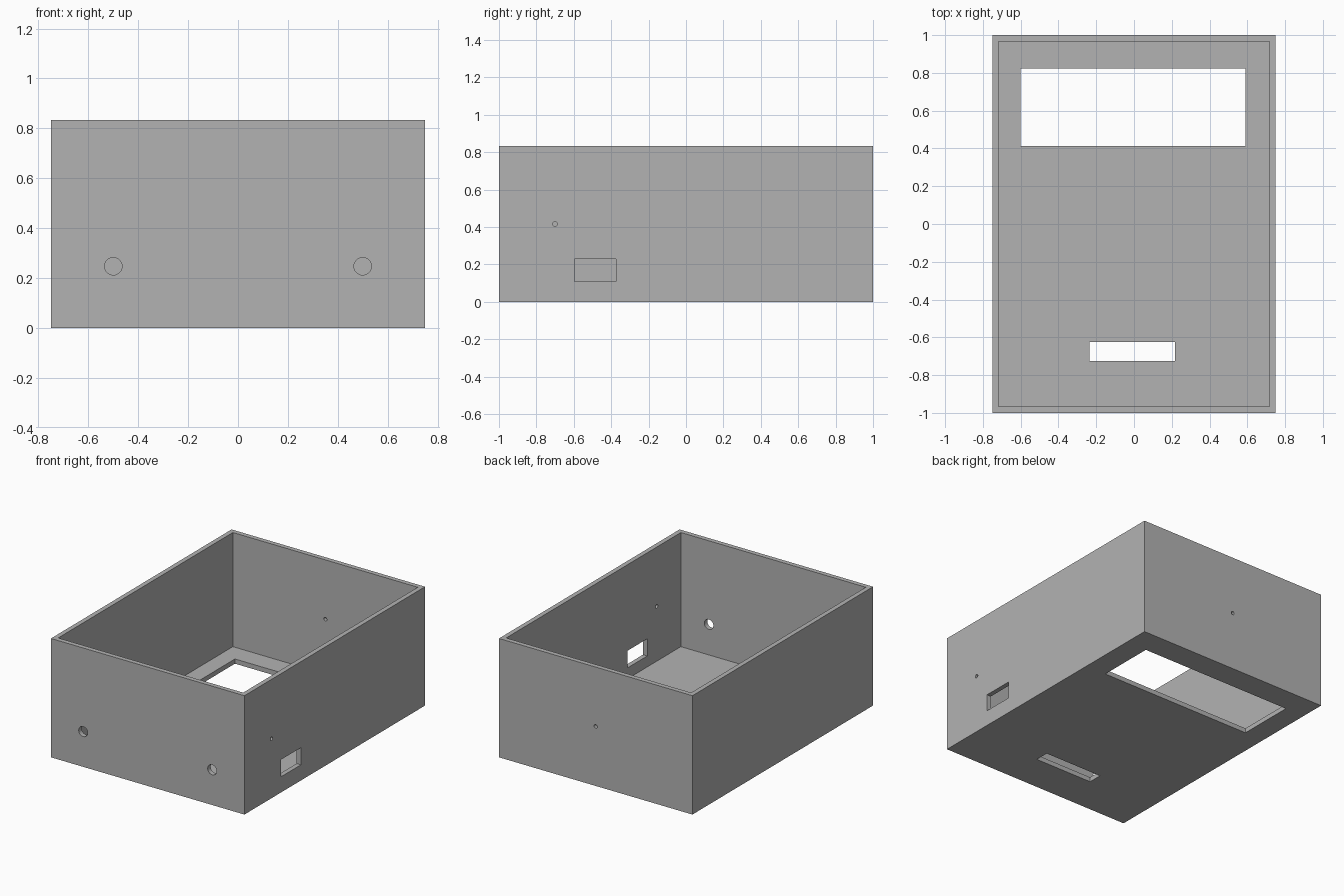
import bpy
import math

cube = bpy.data.objects.get("Cube")
if cube:
    bpy.data.objects.remove(cube, do_unlink=True)

WIDTH, DEPTH, HEIGHT, WALL = 1.5, 2.0, 0.833, 0.033

grey = bpy.data.materials.new("plain_grey")
grey.use_nodes = True
COLOUR = (0.45, 0.45, 0.45, 1)
grey.diffuse_color = COLOUR
grey.node_tree.nodes["Principled BSDF"].inputs["Base Color"].default_value = COLOUR


def block(name, low, high):
    """Box between two opposite corners."""
    centre = [(a + b) / 2 for a, b in zip(low, high)]
    bpy.ops.mesh.primitive_cube_add(size=1, location=centre)
    ob = bpy.context.object
    ob.name = name
    ob.scale = [b - a for a, b in zip(low, high)]
    bpy.ops.object.transform_apply(location=True, rotation=False, scale=True)
    ob.data.materials.append(grey)
    return ob


def drill(name, location, radius, rotation):
    """Short cylinder that passes through one wall."""
    bpy.ops.mesh.primitive_cylinder_add(vertices=32, radius=radius, depth=0.2,
                                        location=location, rotation=rotation)
    ob = bpy.context.object
    ob.name = name
    ob.data.materials.append(grey)
    return ob


# Open-topped case
x, y = WIDTH / 2, DEPTH / 2
case = block("open_case", (-x, -y, 0), (x, y, HEIGHT))
along_y = (math.pi / 2, 0, 0)
along_x = (0, math.pi / 2, 0)

cutters = [
    block("cavity_cutter", (WALL - x, WALL - y, WALL), (x - WALL, y - WALL, HEIGHT + 0.2)),
    # Floor openings
    block("window_cutter", (-0.6, 0.413, -0.1), (0.59, 0.823, 0.1)),
    block("slot_cutter", (-0.235, -0.725, -0.1), (0.217, -0.625, 0.1)),
    # Left wall port and pinhole
    block("port_cutter", (x - 0.1, -0.595, 0.11), (x + 0.1, -0.375, 0.23)),
    drill("side_pinhole_cutter", (x, -0.7, 0.417), 0.0125, along_x),
    # Back wall pinhole
    drill("back_pinhole_cutter", (0, y, 0.417), 0.0125, along_y),
]
# Pair of front holes
for side in (-1, 1):
    cutters.append(drill("front_hole_cutter", (side * 0.5, -y, 0.247), 0.035, along_y))

# Cut every opening, then discard the cutters
for cutter in cutters:
    cutter.hide_render = True
    mod = case.modifiers.new(cutter.name, 'BOOLEAN')
    mod.operation = 'DIFFERENCE'
    mod.solver = 'EXACT'
    mod.object = cutter
    bpy.context.view_layer.objects.active = case
    bpy.ops.object.modifier_apply(modifier=mod.name)
    bpy.data.objects.remove(cutter, do_unlink=True)

bpy.ops.object.select_all(action='DESELECT')
case.select_set(True)
bpy.context.view_layer.objects.active = case
bpy.ops.object.shade_smooth_by_angle(angle=math.radians(30))
